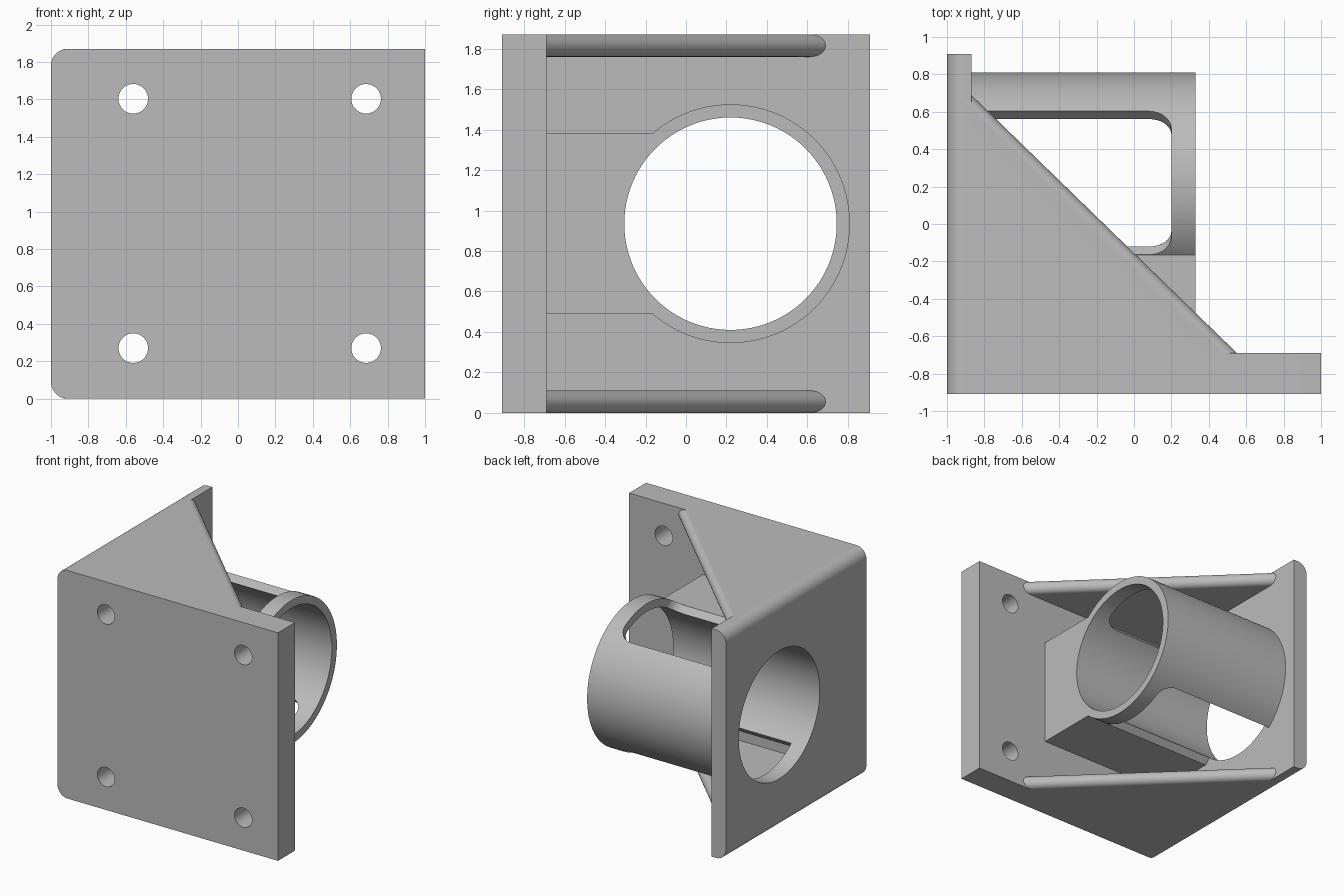
import bpy, bmesh, math
from mathutils import Vector, Matrix

if "Cube" in bpy.data.objects:
    bpy.data.objects.remove(bpy.data.objects["Cube"], do_unlink=True)

# Main dimensions
HEIGHT = 1.87
DEPTH = 0.91            # half depth
WALL_X = -0.87          # inner face of the side wall
PLATE_Y = -0.69         # back face of the front plate
RIB = 0.11              # gusset thickness
AXIS_Y, AXIS_Z = 0.22, 0.935
R_OUT, R_IN = 0.59, 0.525
TUBE_END = 0.33

grey = bpy.data.materials.new("light_grey")
grey.use_nodes = True
grey.diffuse_color = (0.5, 0.5, 0.5, 1)
grey.node_tree.nodes["Principled BSDF"].inputs["Base Color"].default_value = (0.5, 0.5, 0.5, 1)


def make(name, bm):
    bmesh.ops.recalc_face_normals(bm, faces=bm.faces)
    mesh = bpy.data.meshes.new(name)
    bm.to_mesh(mesh)
    bm.free()
    mesh.materials.append(grey)
    obj = bpy.data.objects.new(name, mesh)
    bpy.context.collection.objects.link(obj)
    return obj


def prism(name, points, offset):
    """Extrude a closed polygon of 3D points along an offset."""
    bm = bmesh.new()
    face = bm.faces.new([bm.verts.new(p) for p in points])
    new = bmesh.ops.extrude_face_region(bm, geom=[face])["geom"]
    bmesh.ops.translate(bm, vec=offset, verts=[v for v in new if isinstance(v, bmesh.types.BMVert)])
    return make(name, bm)


def box(name, low, high):
    (a, b, c), (d, e, f) = low, high
    return prism(name, [(a, b, c), (d, b, c), (d, e, c), (a, e, c)], (0, 0, f - c))


def rod(name, start, end, radius, sides=96):
    """Cylinder between two points."""
    start, end = Vector(start), Vector(end)
    axis = end - start
    spin = axis.to_track_quat("Z", "Y").to_matrix().to_4x4()
    bm = bmesh.new()
    bmesh.ops.create_cone(bm, cap_ends=True, segments=sides, radius1=radius, radius2=radius,
                          depth=axis.length,
                          matrix=Matrix.Translation((start + end) / 2) @ spin)
    return make(name, bm)


def combine(obj, other, operation="DIFFERENCE"):
    """Apply a boolean and discard the second object."""
    mod = obj.modifiers.new("boolean", "BOOLEAN")
    mod.operation, mod.solver, mod.object = operation, "EXACT", other
    bpy.context.view_layer.objects.active = obj
    bpy.ops.object.modifier_apply(modifier=mod.name)
    bpy.data.objects.remove(other, do_unlink=True)


def arc(cx, cy, r, start, end, steps=12):
    """Points on an arc, angles in degrees."""
    angles = [math.radians(start + (end - start) * i / steps) for i in range(steps + 1)]
    return [(cx + r * math.cos(a), cy + r * math.sin(a)) for a in angles]


def bore_cutter():
    return rod("bore_cutter", (-1.2, AXIS_Y, AXIS_Z), (0.6, AXIS_Y, AXIS_Z), R_IN)


def window_cutter(side):
    """Radial wedge with two rounded corners; side is +1 for top, -1 for bottom."""
    half, end, r = math.radians(40.5) * R_OUT, 0.2, 0.12
    edge = [half - r - (2 * half - 2 * r) * i / 16 for i in range(1, 16)]
    outline = [(-1.1, half)] + arc(end - r, half - r, r, 90, 0)
    outline += [(end, s) for s in edge]
    outline += arc(end - r, r - half, r, 0, -90) + [(-1.1, -half)]
    bm = bmesh.new()

    def place(x, s, radius):
        a = s / R_OUT
        return bm.verts.new((x, AXIS_Y + radius * math.sin(a), AXIS_Z + side * radius * math.cos(a)))

    inner, outer = [[place(x, s, rad) for x, s in outline] for rad in (0.35, 0.75)]
    hubs = [place(-0.4, 0, rad) for rad in (0.35, 0.75)]
    for i in range(len(outline)):
        j = (i + 1) % len(outline)
        bm.faces.new((inner[i], inner[j], outer[j], outer[i]))
        bm.faces.new((hubs[0], inner[j], inner[i]))
        bm.faces.new((hubs[1], outer[i], outer[j]))
    return make("window_cutter", bm)


# Bracket: solid block with two rounded long edges
R = 0.09
profile = [(1, 0), (1, HEIGHT)]
profile += arc(R - 1, HEIGHT - R, R, 90, 180) + arc(R - 1, R, R, 180, 270)
bracket = prism("bracket", [(x, -DEPTH, z) for x, z in profile], (0, 2 * DEPTH, 0))

# Hollow between the gussets, then the open corner beyond their sloping edges
top_end, low_end = Vector((WALL_X, 0.69, 0)), Vector((0.55, PLATE_Y, 0))
along = (low_end - top_end).normalized()
inward = Vector((along.y, -along.x, 0)) * RIB / 2
a, b = top_end + inward, low_end + inward
slope = along.y / along.x
y_at_wall = a.y + slope * (WALL_X - a.x)
x_at_plate = a.x + (PLATE_Y - a.y) / slope
combine(bracket, box("hollow_cutter", (WALL_X, PLATE_Y, RIB), (1.5, 1.5, HEIGHT - RIB)))
corner = [(WALL_X, y_at_wall), (x_at_plate, PLATE_Y), (1.5, PLATE_Y), (1.5, 1.5), (WALL_X, 1.5)]
combine(bracket, prism("corner_cutter", [(x, y, -0.5) for x, y in corner], (0, 0, 3)))

# Bolt holes and bore through the side wall
for x in (-0.56, 0.685):
    for z in (0.27, 1.603):
        combine(bracket, rod("hole_cutter", (x, -1.2, z), (x, -0.5, z), 0.079, 48))
combine(bracket, bore_cutter())

# Rounded rims on the gusset edges
parts = [bracket]
for name, z in (("lower_gusset_rim", RIB / 2), ("upper_gusset_rim", HEIGHT - RIB / 2)):
    up = Vector((0, 0, z))
    parts.append(rod(name, a - along * 0.02 + up, b + along * 0.06 + up, RIB / 2, 48))

# Tube sleeve with top and bottom windows, carried by a block on the front plate
sleeve = rod("tube_sleeve", (WALL_X, AXIS_Y, AXIS_Z), (TUBE_END, AXIS_Y, AXIS_Z), R_OUT)
for side in (1, -1):
    combine(sleeve, window_cutter(side))
combine(sleeve, box("support_block", (WALL_X, PLATE_Y, AXIS_Z - 0.446),
                    (TUBE_END, -0.165, AXIS_Z + 0.446)), "UNION")
combine(sleeve, bore_cutter())
parts.append(sleeve)

# Smooth curved faces, keep hard edges
bpy.ops.object.select_all(action="DESELECT")
for obj in parts:
    obj.select_set(True)
bpy.context.view_layer.objects.active = bracket
bpy.ops.object.shade_smooth_by_angle(angle=math.radians(30))
